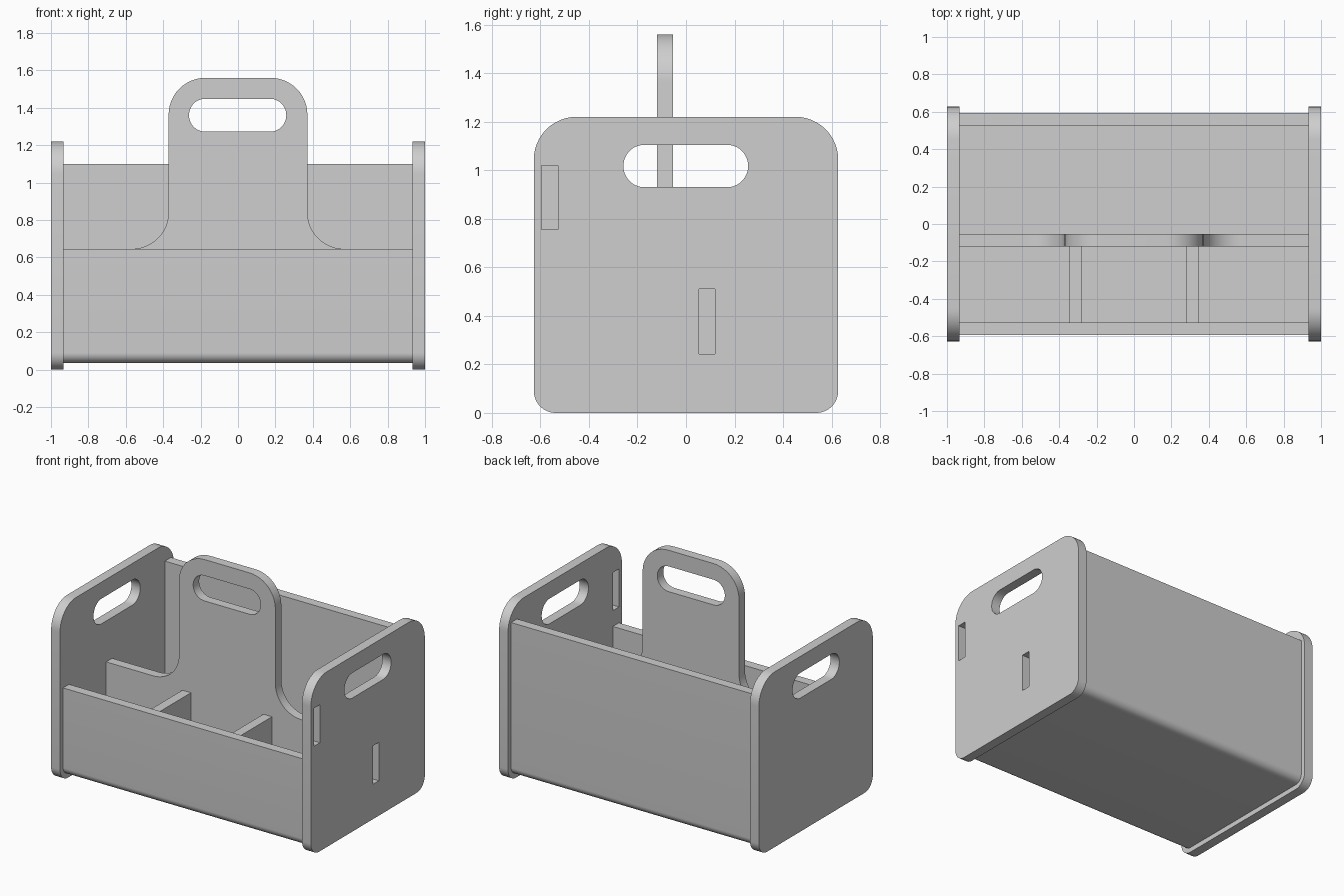
import bpy, bmesh, math
from mathutils import Matrix, Vector

cube = bpy.data.objects.get("Cube")
if cube:
    bpy.data.objects.remove(cube, do_unlink=True)

grey = bpy.data.materials.new("plain grey")
grey.use_nodes = True
grey.diffuse_color = (0.62, 0.62, 0.62, 1)
grey.node_tree.nodes["Principled BSDF"].inputs["Base Color"].default_value = grey.diffuse_color

# Local sheet axes (u, v, thickness) turned into the world
SIDE = Matrix(((0, 0, 1), (1, 0, 0), (0, 1, 0)))    # u = y, v = z, thickness = x
FRONT = Matrix(((1, 0, 0), (0, 0, -1), (0, 1, 0)))  # u = x, v = z, thickness = y


def rounded(corners, steps=12):
    """Outline of right-angled corners (u, v, radius), each turned into an arc."""
    points = []
    for i, (u, v, r) in enumerate(corners):
        p = Vector((u, v))
        if r == 0:
            points.append(p)
            continue
        to_prev = (Vector(corners[i - 1][:2]) - p).normalized() * r
        to_next = (Vector(corners[(i + 1) % len(corners)][:2]) - p).normalized() * r
        for k in range(steps + 1):
            a = math.pi / 2 * k / steps
            points.append(p + to_prev * (1 - math.sin(a)) + to_next * (1 - math.cos(a)))
    return points


def rect(u0, u1, v0, v1, low=0, high=0):
    return rounded([(u0, v0, low), (u1, v0, low), (u1, v1, high), (u0, v1, high)])


def sheet(name, turn, offset, thickness, loops):
    """Flat board: the first loop is the outline, the others are holes."""
    curve = bpy.data.curves.new(name, "CURVE")
    curve.dimensions = "2D"
    curve.fill_mode = "BOTH"
    curve.extrude = thickness / 2
    for loop in loops:
        spline = curve.splines.new("POLY")
        spline.points.add(len(loop) - 1)
        for point, co in zip(spline.points, loop):
            point.co = (co.x, co.y, 0, 1)
        spline.use_cyclic_u = True
    obj = bpy.data.objects.new(name, curve)
    bpy.context.collection.objects.link(obj)
    bpy.ops.object.select_all(action="DESELECT")
    obj.select_set(True)
    bpy.context.view_layer.objects.active = obj
    bpy.ops.object.convert(target="MESH")
    obj = bpy.context.view_layer.objects.active
    mesh = obj.data
    mesh.transform(Matrix.Translation(offset) @ turn.to_4x4())
    bm = bmesh.new()
    bm.from_mesh(mesh)
    bmesh.ops.remove_doubles(bm, verts=bm.verts, dist=0.0001)
    bmesh.ops.recalc_face_normals(bm, faces=bm.faces)
    bm.to_mesh(mesh)
    bm.free()
    mesh.materials.clear()
    mesh.materials.append(grey)
    bpy.ops.object.shade_smooth_by_angle(angle=math.radians(35))
    return obj


T = 0.066          # board thickness
INNER = 0.932      # inner face of the end boards
FLOOR = 0.10
FRONT_TOP, BACK_TOP = 0.645, 1.10
DIVIDER_Y = -0.086

# End boards with hand holes; only the left one has the two slots
end_outline = rect(-0.627, 0.627, 0, 1.22, 0.09, 0.175)
hand_hole = rect(-0.258, 0.256, 0.93, 1.105, 0.087, 0.087)
slots = [rect(-0.595, -0.527, 0.755, 1.02), rect(0.054, 0.12, 0.243, 0.51)]
end_x = (1 + INNER) / 2
sheet("left_end_board", SIDE, (end_x, 0, 0), 1 - INNER, [end_outline, hand_hole] + slots)
sheet("right_end_board", SIDE, (-end_x, 0, 0), 1 - INNER, [end_outline, hand_hole])

# Front wall, floor and back wall as one bent trough
out, wall, base, bend = 0.593, 0.527, 0.035, 0.055
trough = rounded([(-out, base, bend), (out, base, bend), (out, BACK_TOP, 0), (wall, BACK_TOP, 0),
                  (wall, FLOOR, 0), (-wall, FLOOR, 0), (-wall, FRONT_TOP, 0), (-out, FRONT_TOP, 0)])
sheet("trough", SIDE, (0, 0, 0), 2 * INNER, [trough])

# Long divider rising into the carrying handle
half, r = 0.371, 0.197
divider = rounded([(-INNER, FLOOR, 0), (INNER, FLOOR, 0), (INNER, FRONT_TOP, 0),
                   (half, FRONT_TOP, r), (half, 1.56, r), (-half, 1.56, r),
                   (-half, FRONT_TOP, r), (-INNER, FRONT_TOP, 0)])
grip_hole = rect(-0.262, 0.258, 1.272, 1.448, 0.087, 0.087)
sheet("handle_divider", FRONT, (0, DIVIDER_Y, 0), T, [divider, grip_hole])

# Short cross dividers in the front compartment
for name, side in (("left", 1), ("right", -1)):
    sheet(name + "_cross_divider", SIDE, (side * 0.312, 0, 0), T,
          [rect(-wall, DIVIDER_Y - T / 2, FLOOR, 0.605)])
